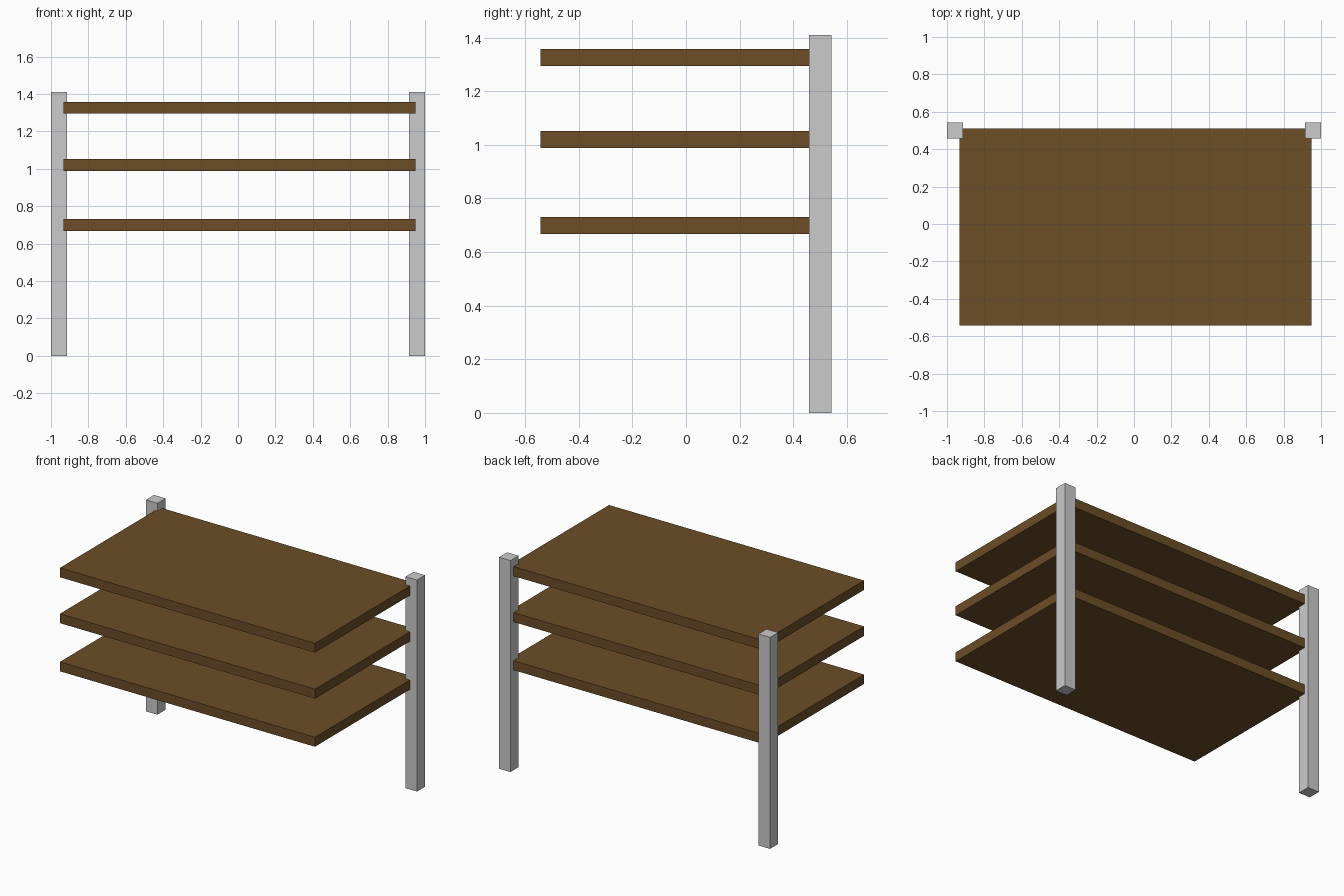
import bpy
import bmesh
from mathutils import Vector

if "Cube" in bpy.data.objects:
    bpy.data.objects.remove(bpy.data.objects["Cube"])


def box(name, lo, hi, mat=None):
    """Axis-aligned box between two corners."""
    lo, hi = Vector(lo), Vector(hi)
    bm = bmesh.new()
    bmesh.ops.create_cube(bm, size=1)
    bmesh.ops.scale(bm, vec=hi - lo, verts=bm.verts)
    mesh = bpy.data.meshes.new(name)
    bm.to_mesh(mesh)
    bm.free()
    obj = bpy.data.objects.new(name, mesh)
    obj.location = (lo + hi) / 2
    bpy.context.collection.objects.link(obj)
    if mat:
        mesh.materials.append(mat)
    return obj


wood = bpy.data.materials.new("wood")
wood.diffuse_color = (0.15, 0.075, 0.02, 1)
wood.use_nodes = True
wood.node_tree.nodes["Principled BSDF"].inputs["Base Color"].default_value = wood.diffuse_color

# Two square posts at the back corners
POST = 0.085
HALF_DEPTH = 0.543
for side, x in (("left", -1), ("right", 1 - POST)):
    box(side + "_post", (x, HALF_DEPTH - POST, 0), (x + POST, HALF_DEPTH, 1.41))

# Three shelves let into the posts, slightly off centre
for label, z in (("lower", 0.667), ("middle", 0.988), ("upper", 1.294)):
    box(label + "_shelf", (-0.933, -HALF_DEPTH, z), (0.948, 0.51, z + 0.063), wood)
